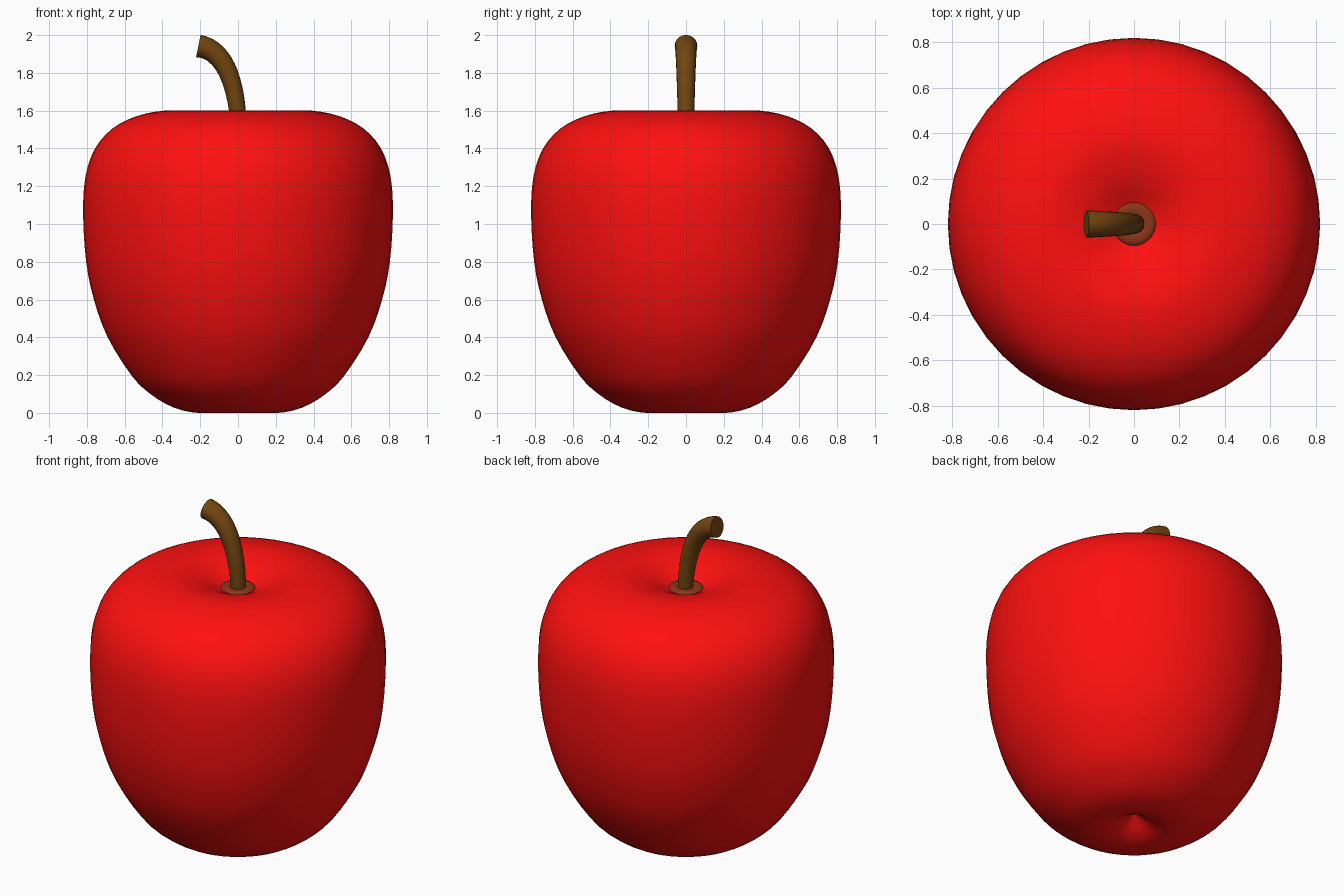
import bpy, bmesh, math
from mathutils import Vector
from mathutils.geometry import interpolate_bezier

if "Cube" in bpy.data.objects:
    bpy.data.objects.remove(bpy.data.objects["Cube"])


def material(name, rgb):
    m = bpy.data.materials.new(name)
    m.diffuse_color = (*rgb, 1)
    m.use_nodes = True
    m.node_tree.nodes["Principled BSDF"].inputs["Base Color"].default_value = m.diffuse_color
    return m


def finish(bm, name, mat):
    bmesh.ops.remove_doubles(bm, verts=bm.verts, dist=1e-5)
    bmesh.ops.recalc_face_normals(bm, faces=bm.faces)
    me = bpy.data.meshes.new(name)
    bm.to_mesh(me)
    bm.free()
    ob = bpy.data.objects.new(name, me)
    bpy.context.collection.objects.link(ob)
    me.materials.append(mat)
    bpy.context.view_layer.objects.active = ob
    bpy.ops.object.select_all(action='DESELECT')
    ob.select_set(True)
    bpy.ops.object.shade_smooth_by_angle(angle=math.radians(50))
    return ob


def smooth_path(pts, steps=3):
    """Catmull-Rom curve through the points."""
    p = [Vector(q) for q in pts]
    out = []
    for i in range(len(p) - 1):
        a, b = p[i], p[i + 1]
        ta = (b - p[max(i - 1, 0)]) / 6
        tb = (p[min(i + 2, len(p) - 1)] - a) / 6
        out += interpolate_bezier(a, a + ta, b - tb, b, steps + 1)[:-1]
    return out + [p[-1]]


def lathe(profile, name, mat, segments=48):
    bm = bmesh.new()
    vs = [bm.verts.new(p) for p in profile]
    es = [bm.edges.new(e) for e in zip(vs, vs[1:])]
    bmesh.ops.spin(bm, geom=vs + es, cent=(0, 0, 0), axis=(0, 0, 1),
                   angle=math.tau, steps=segments)
    return finish(bm, name, mat)


red = material("red_skin", (1.0, 0.005, 0.005))
brown = material("stem_brown", (0.17, 0.06, 0.005))
rust = material("collar_rust", (0.27, 0.035, 0.008))

# Fruit body: lathed profile with a dimple at both ends
outline = [(0, 0.1), (0.05, 0.065), (0.12, 0.022), (0.21, 0.0), (0.34, 0.028),
           (0.464, 0.1), (0.565, 0.2), (0.69, 0.4), (0.763, 0.6),
           (0.804, 0.8), (0.82, 1.05), (0.808, 1.25), (0.757, 1.4),
           (0.665, 1.505), (0.54, 1.57), (0.39, 1.6), (0.28, 1.589),
           (0.19, 1.562), (0.1, 1.518), (0.05, 1.497), (0, 1.49)]
lathe(smooth_path([(r, 0, z) for r, z in outline]), "fruit_body", red)

# Collar ring around the stem base
ring = [(0.065 + 0.03 * math.cos(a), 0, 1.517 + 0.012 * math.sin(a))
        for a in (math.tau * k / 12 for k in range(13))]
lathe(ring, "stem_collar", rust)

# Curved stem: tapered round sweep, thicker at the cut end
path = interpolate_bezier(Vector((0.005, 0, 1.47)), Vector((0, 0, 1.73)),
                          Vector((-0.065, 0, 1.925)), Vector((-0.21, 0, 1.942)), 17)
bm = bmesh.new()
rings = []
for i, c in enumerate(path):
    t = (path[min(i + 1, 16)] - path[max(i - 1, 0)]).normalized()
    side = Vector((0, 1, 0))
    up = t.cross(side)
    r = 0.041 + 0.019 * i / 16
    rings.append([bm.verts.new(c + r * (math.cos(a) * side + math.sin(a) * up))
                  for a in (math.tau * k / 20 for k in range(20))])
for a, b in zip(rings, rings[1:]):
    for k in range(20):
        j = (k + 1) % 20
        bm.faces.new((a[k], a[j], b[j], b[k]))
bm.faces.new(rings[0])
bm.faces.new(rings[-1])
finish(bm, "stem", brown)
